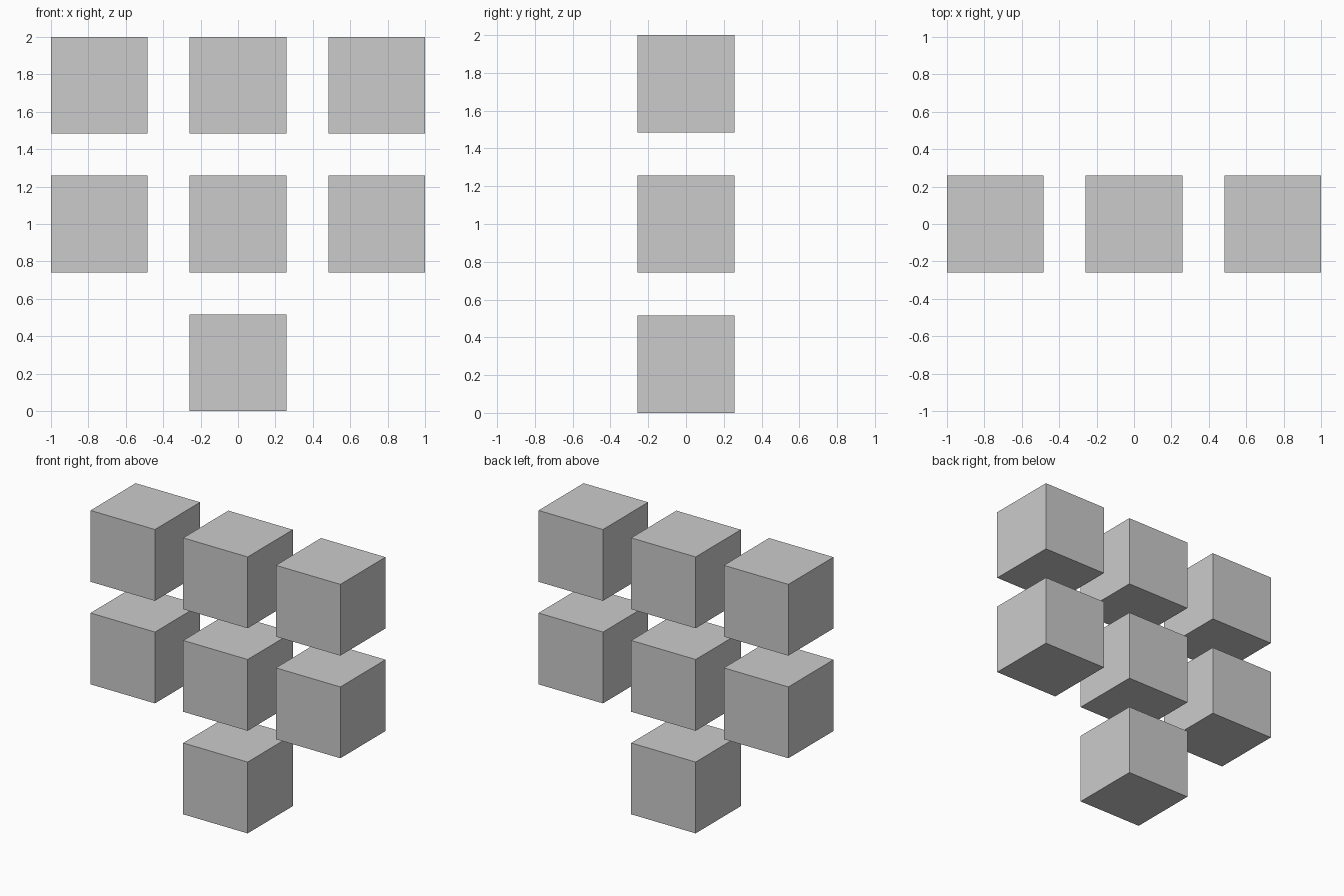
import bpy

if "Cube" in bpy.data.objects:
    bpy.data.objects.remove(bpy.data.objects["Cube"])

SIZE = 0.516    # cube edge
PITCH = 0.742   # spacing between cube centres


def add_cube(name, col, row):
    bpy.ops.mesh.primitive_cube_add(
        size=SIZE, location=(col * PITCH, 0, SIZE / 2 + row * PITCH))
    bpy.context.object.name = name


# Single cube at the bottom, two rows of three above it
rows = {"bottom": (0, [0]), "middle": (1, [-1, 0, 1]), "top": (2, [-1, 0, 1])}
sides = {-1: "left", 0: "centre", 1: "right"}
for row_name, (row, cols) in rows.items():
    for col in cols:
        add_cube(f"{row_name}_{sides[col]}_cube", col, row)
